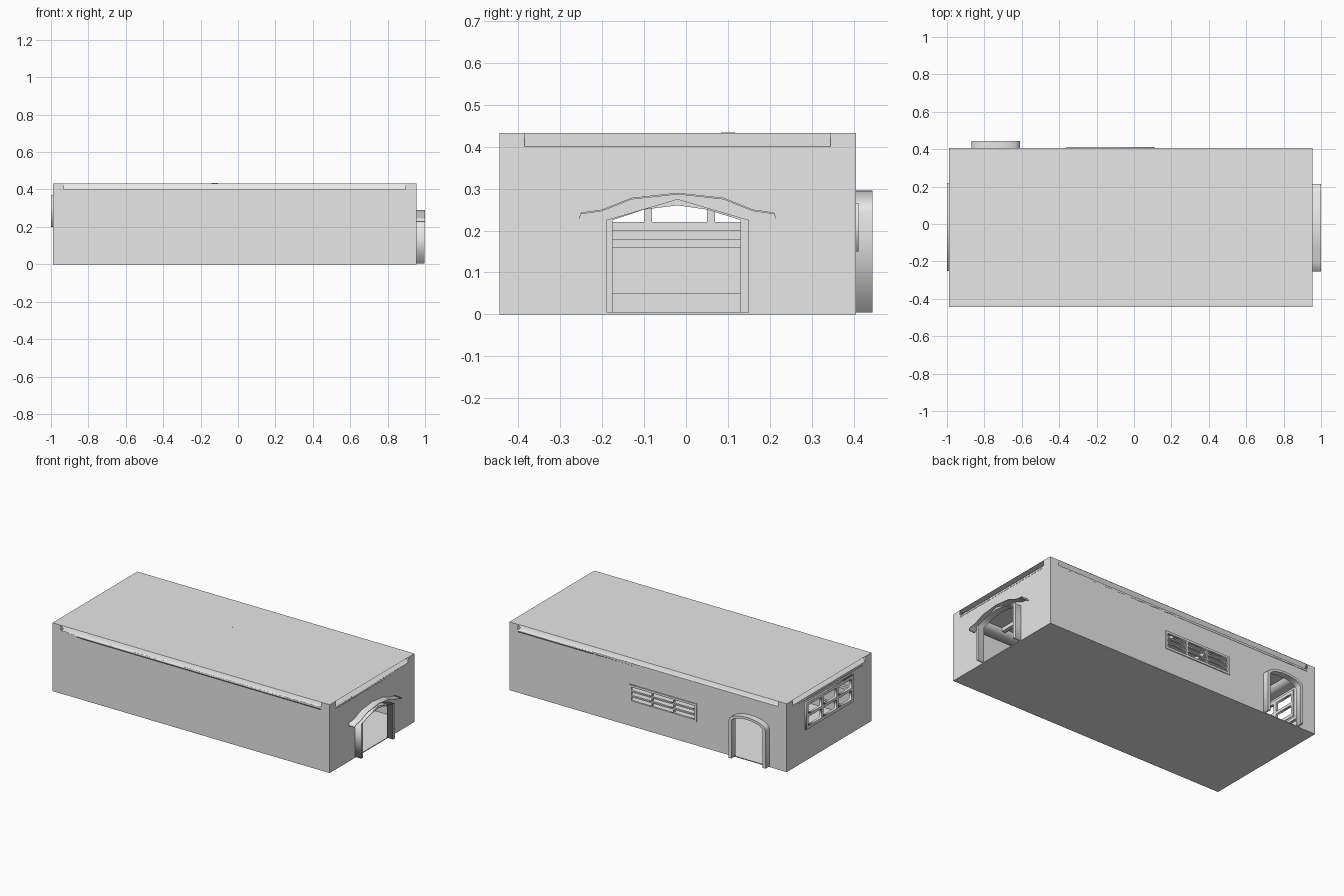
import bpy, bmesh, math
from mathutils import Matrix, Vector

cube = bpy.data.objects.get("Cube")
if cube:
    bpy.data.objects.remove(cube)

# One plain plaster colour
grey = bpy.data.materials.new("plaster grey")
grey.use_nodes = True
tone = (0.8, 0.8, 0.8, 1)
grey.diffuse_color = tone
grey.node_tree.nodes["Principled BSDF"].inputs["Base Color"].default_value = tone

X0, X1, Y0, Y1, H = -0.99, 0.955, -0.445, 0.405, 0.433
INSET, SLOT = 0.06, 0.40


def add(name, mesh):
    mesh.materials.clear()
    mesh.materials.append(grey)
    ob = bpy.data.objects.new(name, mesh)
    bpy.context.collection.objects.link(ob)
    return ob


def frame(axis, at):
    """Plane whose local axes are along the wall, up, and outward."""
    if axis == "x":
        cols, pos = ((0, 1, 0), (0, 0, 1), (1, 0, 0)), (at, 0, 0)
    elif axis == "y":
        cols, pos = ((1, 0, 0), (0, 0, 1), (0, -1, 0)), (0, at, 0)
    else:
        cols, pos = ((1, 0, 0), (0, 1, 0), (0, 0, 1)), (0, 0, at)
    return Matrix.Translation(pos) @ Matrix(cols).transposed().to_4x4()


def plate(name, loops, axis, lo, hi):
    """Filled outline with holes, spanning lo to hi along an axis."""
    cu = bpy.data.curves.new(name, "CURVE")
    cu.dimensions = "2D"
    cu.fill_mode = "BOTH"
    cu.extrude = (hi - lo) / 2
    for pts in loops:
        sp = cu.splines.new("POLY")
        sp.points.add(len(pts) - 1)
        for p, (u, v) in zip(sp.points, pts):
            p.co = (u, v, 0, 1)
        sp.use_cyclic_u = True
    tmp = bpy.data.objects.new(name, cu)
    bpy.context.collection.objects.link(tmp)
    bpy.context.view_layer.update()
    dg = bpy.context.evaluated_depsgraph_get()
    mesh = bpy.data.meshes.new_from_object(tmp.evaluated_get(dg))
    bpy.data.objects.remove(tmp)
    mesh.transform(frame(axis, (lo + hi) / 2))
    return add(name, mesh)


def rect(u0, u1, v0, v1):
    return [(u0, v0), (u1, v0), (u1, v1), (u0, v1)]


def box(name, lo, hi):
    bm = bmesh.new()
    bmesh.ops.create_cube(bm, size=1)
    for v in bm.verts:
        v.co = [(a + b) / 2 + c * (b - a) for a, b, c in zip(lo, hi, v.co)]
    mesh = bpy.data.meshes.new(name)
    bm.to_mesh(mesh)
    bm.free()
    return add(name, mesh)


def arch(u0, u1, base, spring, top, n=10):
    """Door outline: straight jambs under an elliptical head."""
    mid, half = (u0 + u1) / 2, (u1 - u0) / 2
    head = [(mid + half * math.cos(math.pi * i / n),
             spring + (top - spring) * math.sin(math.pi * i / n)) for i in range(n + 1)]
    return [(u0, base), (u1, base)] + head


def wall(name, axis, at, u0, u1, holes):
    a, b = u0 + INSET, u1 - INSET
    outline = [(u0, 0), (u1, 0), (u1, H), (b, H), (b, SLOT), (a, SLOT), (a, H), (u0, H)]
    plate(name, [outline] + holes, axis, at, at)


def window(name, axis, lo, hi, u0, u1, v0, v1, cols, rows, border, bar):
    pw = (u1 - u0 - 2 * border - bar * (cols - 1)) / cols
    ph = (v1 - v0 - 2 * border - bar * (rows - 1)) / rows
    loops = [rect(u0, u1, v0, v1)]
    for i in range(cols):
        for j in range(rows):
            u, v = u0 + border + i * (pw + bar), v0 + border + j * (ph + bar)
            loops.append(rect(u, u + pw, v, v + ph))
    plate(name, loops, axis, lo, hi)


# Shell: floor, roof and four thin walls
box("floor", (X0, Y0, 0), (X1, Y1, 0.002))
plate("roof", [rect(X0, X1, Y0, Y1)], "z", H, H)
porch_hole = [(-0.175, 0.005), (0.13, 0.005), (0.13, 0.225), (0.05, 0.25),
              (-0.02, 0.26), (-0.1, 0.25), (-0.175, 0.225)]
side_door = arch(-0.85, -0.63, 0.005, 0.24, 0.28)
wall("front_wall", "y", Y0, X0, X1, [])
wall("back_wall", "y", Y1, X0, X1, [side_door, rect(-0.35, 0.10, 0.16, 0.255)])
wall("porch_wall", "x", X1, Y0, Y1, [porch_hole])
wall("window_wall", "x", X0, Y0, Y1, [rect(-0.24, 0.21, 0.21, 0.36)])

# Windows
window("large_window", "x", -1.0, -0.984, -0.25, 0.22, 0.2, 0.37, 3, 2, 0.02, 0.018)
window("back_window", "y", 0.398, 0.411, -0.36, 0.11, 0.15, 0.265, 3, 3, 0.014, 0.008)

# Porch: pointed surround with a thin hood above it
outer = [(-0.19, 0.005), (-0.19, 0.225), (-0.02, 0.275), (0.15, 0.225), (0.15, 0.005)]
inner = porch_hole[1:] + porch_hole[:1]
plate("porch_surround", [outer + inner], "x", X1, 0.998)
half_hood = [(0.235, 0.23), (0.23, 0.243), (0.18, 0.25), (0.11, 0.278), (0, 0.29)]
top = [(-0.02 - u, v) for u, v in half_hood] + [(-0.02 + u, v) for u, v in half_hood[-2::-1]]
plate("porch_hood", [top + [(u, v - 0.004) for u, v in reversed(top)]], "x", X1, 1.0)

# Arched side door surround
plate("side_door_surround", [arch(-0.87, -0.61, 0.005, 0.245, 0.295)[1:] +
                             [(-0.87, 0.005), (-0.85, 0.005)] +
                             side_door[:1:-1] + [(-0.63, 0.005)]], "y", Y1, 0.445)

# Crown mouldings, sloping behind the slot at the head of each wall
under = [(0, SLOT), (0, 0.385), (INSET, 0.42), (INSET, 0.432)]
long_profile = [(0.0, 0.432), (0.025, SLOT)] + under
short_profile = [(0.02, 0.432), (0.003, SLOT)] + under
for side, at, sign in (("front", Y0, 1), ("back", Y1, -1)):
    pts = [(at + sign * d, z) for d, z in long_profile]
    plate(side + "_crown", [pts], "x", X0 + INSET, X1 - INSET)
for side, at, sign in (("left", X1, -1), ("right", X0, 1)):
    pts = [(at + sign * d, z) for d, z in short_profile]
    plate(side + "_crown", [pts], "y", Y0 + INSET, Y1 - INSET)

# Skirting and chair rail, broken at the doors
D = 0.012
for label, z0, z1, grow in (("skirting", 0.003, 0.05, 0), ("chair_rail", 0.16, 0.178, D / 2)):
    d = D + grow
    box("front_" + label, (X0, Y0, z0), (X1, Y0 + d, z1))
    box("right_" + label, (X0, Y0, z0), (X0 + d, Y1, z1))
    for i, (a, b) in enumerate(((Y0, -0.2), (0.16, Y1))):
        box(f"left_{label}_{i}", (X1 - d, a, z0), (X1, b, z1))
    spans = [(X0, -0.87), (-0.61, X1)]
    if label == "chair_rail":
        spans = [(X0, -0.87), (-0.61, -0.36), (0.11, X1)]
    for i, (a, b) in enumerate(spans):
        box(f"back_{label}_{i}", (a, Y1 - d, z0), (b, Y1, z1))

# Ceiling beams
span = X1 - X0 - 2 * INSET
for i in range(1, 7):
    x = X0 + INSET + span * i / 7
    box(f"ceiling_beam_{i}", (x - 0.012, Y0 + INSET, 0.41), (x + 0.012, Y1 - INSET, 0.4325))

# Ceiling rose
bm = bmesh.new()
bmesh.ops.create_cone(bm, cap_ends=True, segments=16, radius1=0.017, radius2=0.017, depth=0.02,
                      matrix=Matrix.Translation(Vector((-0.125, 0.1, H - 0.0095))))
mesh = bpy.data.meshes.new("ceiling_rose")
bm.to_mesh(mesh)
bm.free()
add("ceiling_rose", mesh)
